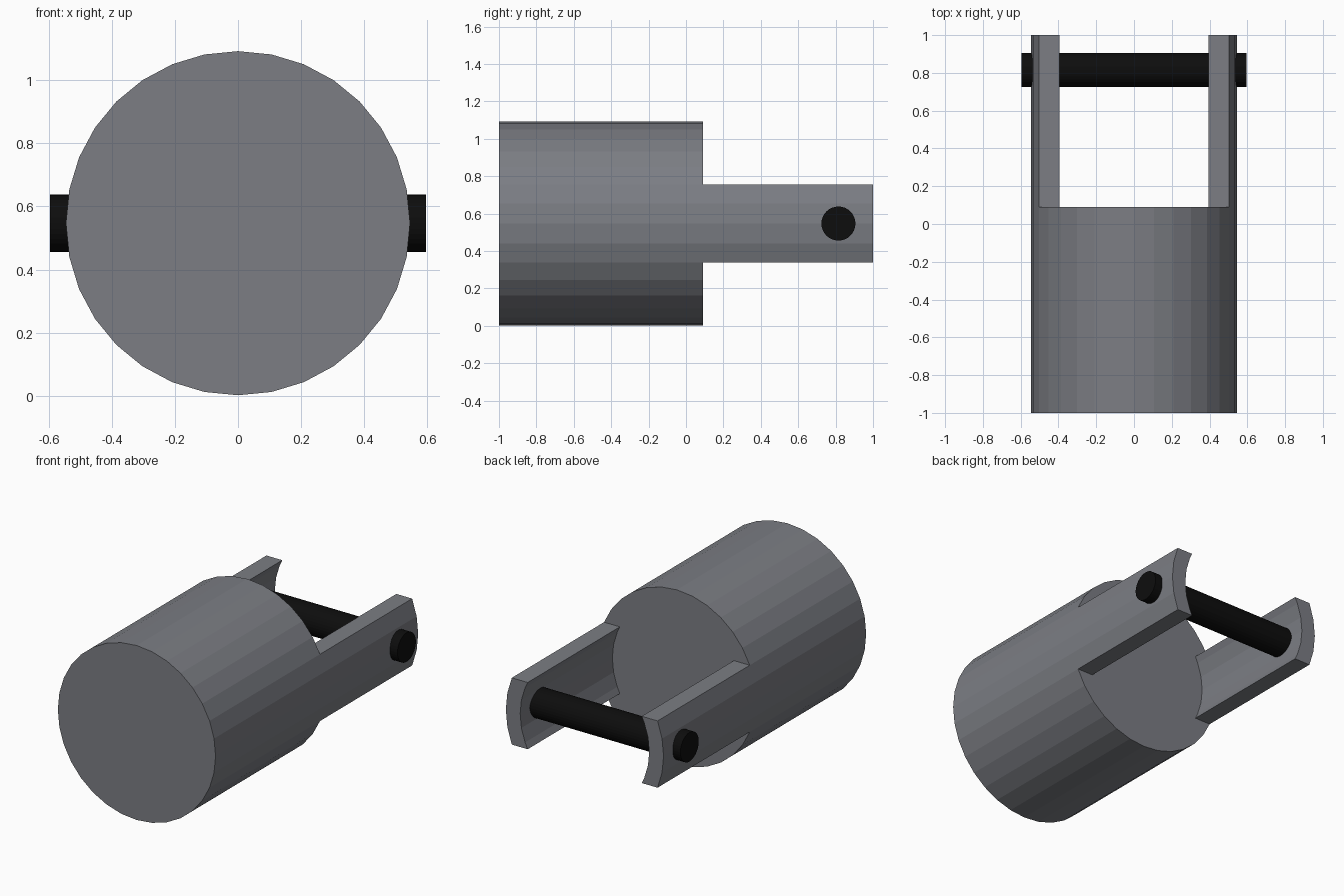
import bpy, bmesh, math
from mathutils import Vector

if "Cube" in bpy.data.objects:
    bpy.data.objects.remove(bpy.data.objects["Cube"])

R, R_IN, ZC = 0.545, 0.446, 0.547     # outer radius, fork inner radius, axis height
STEP = 2 * math.pi / 32               # 32-sided facets
Y0, Y1, Y2 = -1.0, 0.09, 1.0          # front, shoulder, fork tip


def material(name, colour):
    m = bpy.data.materials.new(name)
    m.diffuse_color = (*colour, 1)
    m.use_nodes = True
    m.node_tree.nodes["Principled BSDF"].inputs["Base Color"].default_value = m.diffuse_color
    return m


def prism(name, points, axis, start, end, mat, cap_start=True):
    """Extrude a closed outline (a, z) along the x or y axis."""
    def place(p, d):
        return Vector((p[0], d, p[1])) if axis == 'y' else Vector((d, p[0], p[1]))
    bm = bmesh.new()
    a = [bm.verts.new(place(p, start)) for p in points]
    b = [bm.verts.new(place(p, end)) for p in points]
    n = len(points)
    for i in range(n):
        j = (i + 1) % n
        bm.faces.new((a[i], a[j], b[j], b[i]))
    bm.faces.new(b)
    cap = bm.faces.new(a)
    bmesh.ops.recalc_face_normals(bm, faces=bm.faces)
    if not cap_start:
        bmesh.ops.delete(bm, geom=[cap], context='FACES_ONLY')
    me = bpy.data.meshes.new(name)
    bm.to_mesh(me)
    bm.free()
    me.materials.append(mat)
    ob = bpy.data.objects.new(name, me)
    bpy.context.collection.objects.link(ob)
    return ob


def circle(r, c):
    return [(c + r * math.cos(i * STEP), ZC + r * math.sin(i * STEP)) for i in range(32)]


grey = material("steel grey", (0.2, 0.207, 0.23))
black = material("black", (0.004, 0.004, 0.004))

# Solid cylindrical body
prism("body", circle(R, 0), 'y', Y0, Y1, grey)

# Two curved fork arms, open where they meet the body
half = R * math.sin(2 * STEP)
edge_x = math.sqrt(R_IN ** 2 - half ** 2)
outer = [(R * math.cos(i * STEP), R * math.sin(i * STEP)) for i in range(-2, 3)]
inner = [(R_IN * math.cos(i * STEP), R_IN * math.sin(i * STEP)) for i in range(2, -3, -1)]
outline = outer + [(edge_x, half)] + inner + [(edge_x, -half)]
for side, s in (("left", -1), ("right", 1)):
    prism("fork_arm_" + side, [(s * x, ZC + z) for x, z in outline],
          'y', Y1, Y2, grey, cap_start=False)

# Cross pin through both arms
prism("cross_pin", circle(0.091, 0.815), 'x', -0.595, 0.595, black)
